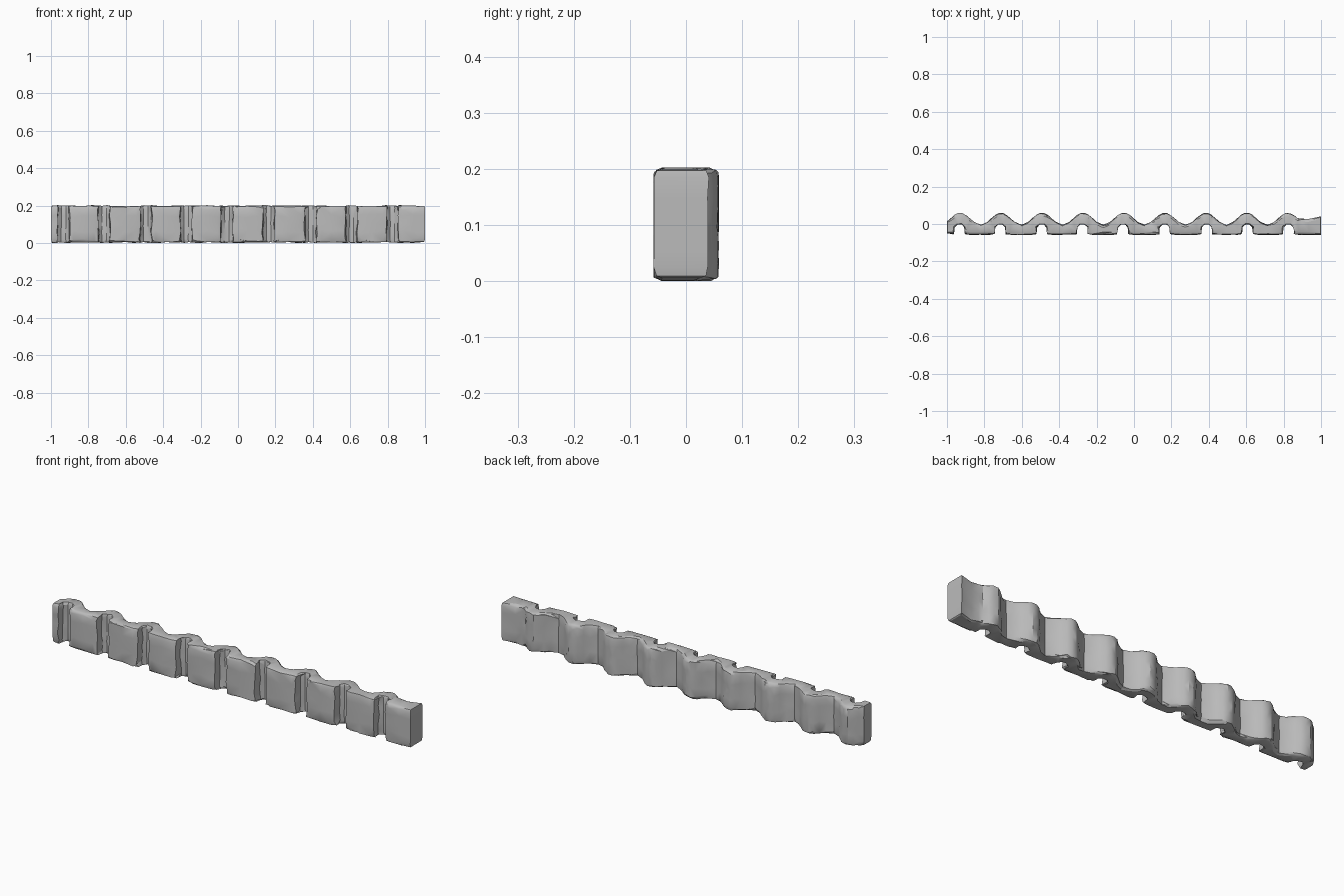
import bpy, bmesh, math, random

random.seed(4)
cube = bpy.data.objects.get("Cube")
if cube:
    bpy.data.objects.remove(cube, do_unlink=True)

PITCH, FIRST, COUNT = 0.219, -0.93, 9
FRONT, HEIGHT = -0.058, 0.203


def back_y(x):
    """Rounded ribs along the back, with a flatter tail at the left end."""
    wave = 0.027 + 0.032 * math.cos(2 * math.pi * (x - FIRST) / PITCH)
    tail = 0.018 + 0.1 * (1 - x) if x > 0.85 else -1
    return max(wave, tail)


# One repeat: front offset, front depth, back offset
repeat = [(-0.052, 0, -0.075), (-0.032, 0.002, -0.052), (-0.029, 0.038, -0.032),
          (-0.012, 0.054, -0.012), (0.012, 0.054, 0.012), (0.029, 0.038, 0.032),
          (0.032, 0.002, 0.052), (0.055, 0, 0.075), (0.11, 0, 0.11)]
columns = []
for i in range(COUNT):
    c = FIRST + i * PITCH
    shift = random.uniform(-0.006, 0.006)
    for f, depth, b in repeat:
        columns.append((c + f + shift, depth, c + b))
columns[0] = (-1, 0.008, -1)
columns.append((1, 0, 1))

# Layers up the strip: height and edge rounding
layers = [(0, 0.014), (0.004, 0.005), (0.016, 0), (0.06, 0), (0.10, 0),
          (0.145, 0), (0.186, 0), (0.199, 0.005), (HEIGHT, 0.014)]

bm = bmesh.new()
rings = []
for z, inset in layers:
    front, back = [], []
    rim = inset > 0
    for k, (fx, depth, bx) in enumerate(columns):
        end = 1 - inset * 0.5 if k in (0, len(columns) - 1) else 1
        lip = 0 < depth < 0.05
        j = 0.005 if lip else 0.0015
        fy = FRONT + depth + inset * (0.3 if depth > 0.03 else 1)
        fx += random.uniform(-j, j) if abs(fx) < 0.99 else 0
        dz = random.uniform(0, 0.006) if rim else random.uniform(-0.01, 0.01)
        dz = -dz if rim and z > 0.1 else dz
        front.append(bm.verts.new((fx * end, fy + random.uniform(0, j), z + dz)))
        by = back_y(bx) - inset + random.uniform(-0.002, 0.002)
        back.append(bm.verts.new((bx * end, by, z + dz)))
    rings.append((front, back))

# Walls between layers
n = len(columns)
for (f0, b0), (f1, b1) in zip(rings, rings[1:]):
    for r0, r1 in ((f0, f1), (b0, b1)):
        for k in range(n - 1):
            bm.faces.new((r0[k], r0[k + 1], r1[k + 1], r1[k]))
    for k in (0, n - 1):
        bm.faces.new((f0[k], b0[k], b1[k], f1[k]))
# Top and bottom caps
for f, b in (rings[0], rings[-1]):
    for k in range(n - 1):
        bm.faces.new((f[k], f[k + 1], b[k + 1], b[k]))
bmesh.ops.recalc_face_normals(bm, faces=bm.faces)
bmesh.ops.triangulate(bm, faces=bm.faces)

mesh = bpy.data.meshes.new("ribbed_stone_strip")
bm.to_mesh(mesh)
bm.free()
strip = bpy.data.objects.new("ribbed_stone_strip", mesh)
bpy.context.collection.objects.link(strip)

# Plain grey stone
stone = bpy.data.materials.new("grey_stone")
stone.use_nodes = True
colour = (0.5, 0.5, 0.5, 1)
stone.diffuse_color = colour
stone.node_tree.nodes["Principled BSDF"].inputs["Base Color"].default_value = colour
mesh.materials.append(stone)

bpy.context.view_layer.objects.active = strip
strip.select_set(True)
bpy.ops.object.shade_smooth_by_angle(angle=math.radians(30))
